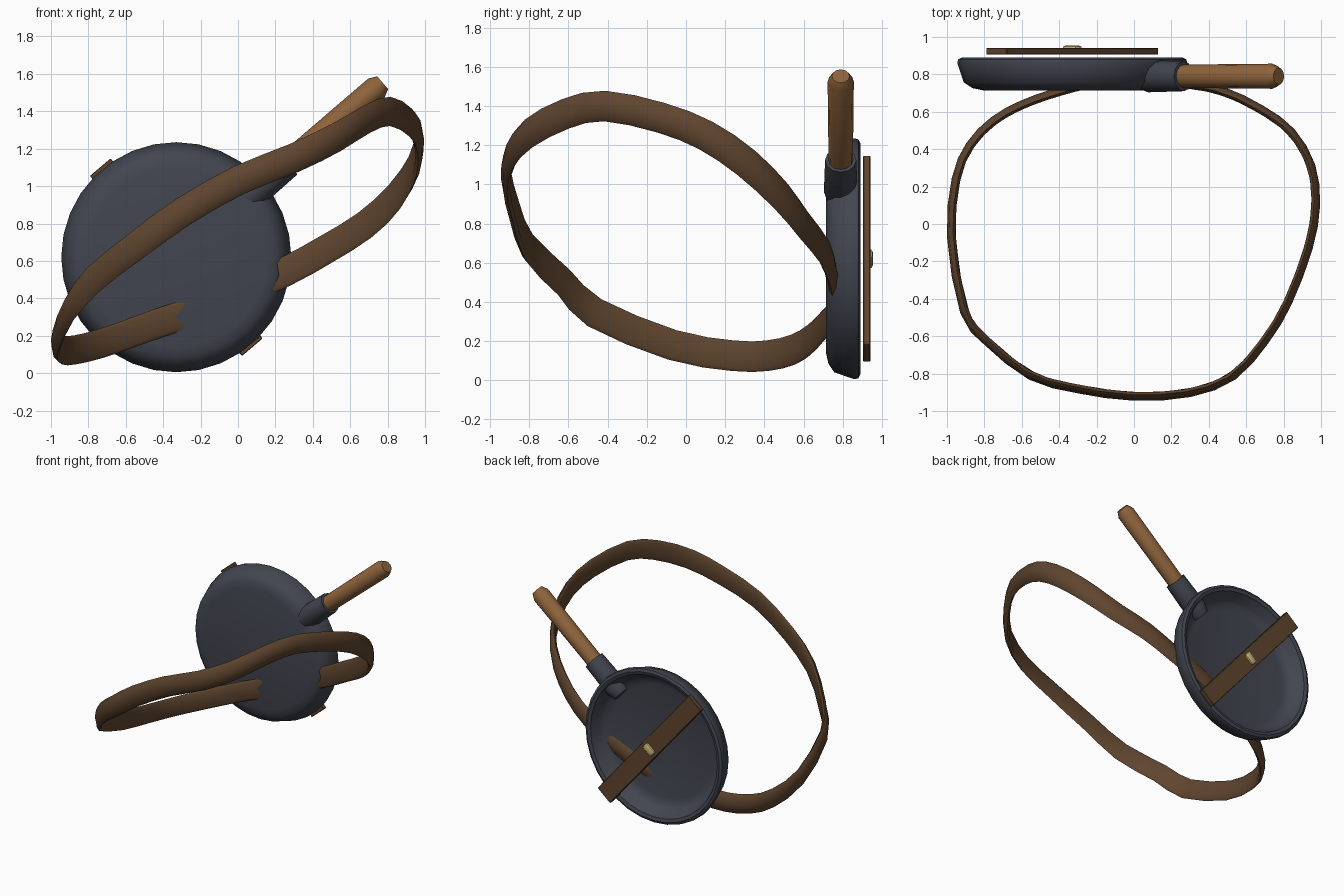
import bpy, bmesh, math
from mathutils import Vector, Matrix

if "Cube" in bpy.data.objects:
    bpy.data.objects.remove(bpy.data.objects["Cube"])

PAN = Vector((-0.33, 0, 0.62))
ANG = math.radians(40.2)
ALONG = Vector((math.cos(ANG), 0, math.sin(ANG)))


def mat(name, rgb):
    m = bpy.data.materials.new(name)
    m.diffuse_color = (*rgb, 1)
    m.use_nodes = True
    m.node_tree.nodes["Principled BSDF"].inputs["Base Color"].default_value = m.diffuse_color
    return m


IRON = mat("iron", (0.055, 0.060, 0.080))
WOOD = mat("wood", (0.27, 0.125, 0.045))
LEATHER = mat("leather", (0.115, 0.06, 0.028))
BRASS = mat("brass", (0.6, 0.48, 0.2))


def finish(name, bm, material, angle=40):
    bmesh.ops.recalc_face_normals(bm, faces=bm.faces)
    me = bpy.data.meshes.new(name)
    bm.to_mesh(me)
    bm.free()
    me.materials.append(material)
    ob = bpy.data.objects.new(name, me)
    bpy.context.collection.objects.link(ob)
    bpy.ops.object.select_all(action='DESELECT')
    ob.select_set(True)
    bpy.context.view_layer.objects.active = ob
    bpy.ops.object.shade_smooth_by_angle(angle=math.radians(angle))
    return ob


def lathe(name, profile, axis, origin, sides, material):
    """Revolve (radius, height) points around an axis through origin."""
    bm = bmesh.new()
    vs = [bm.verts.new((r, 0, h)) for r, h in profile]
    es = [bm.edges.new(p) for p in zip(vs, vs[1:])]
    bmesh.ops.spin(bm, geom=vs + es, axis=(0, 0, 1), cent=(0, 0, 0),
                   angle=math.tau, steps=sides, use_merge=True)
    bmesh.ops.remove_doubles(bm, verts=bm.verts, dist=1e-4)
    rot = axis.to_track_quat('Z', 'Y').to_matrix().to_4x4()
    bm.transform(Matrix.Translation(origin) @ rot)
    return finish(name, bm, material)


def block(name, size, centre, bevel, segments, material):
    """Bevelled box turned square to the handle."""
    bm = bmesh.new()
    bmesh.ops.create_cube(bm, size=1)
    bm.transform(Matrix.Diagonal((*size, 1)))
    bmesh.ops.bevel(bm, geom=bm.edges[:], offset=bevel, segments=segments,
                    profile=0.5, affect='EDGES')
    bm.transform(Matrix.Translation(centre) @ Matrix.Rotation(-ANG, 4, 'Y'))
    return finish(name, bm, material)


# Pan bowl, opening toward the back
lathe("pan_bowl",
      [(0, .715), (.48, .715), (.535, .727), (.58, .757), (.615, .86), (.61, .88),
       (.59, .89), (.565, .882), (.53, .81), (.50, .782), (.45, .77), (0, .77)],
      Vector((0, 1, 0)), PAN, 32, IRON)

# Handle socket and wooden grip
axis_origin = PAN + Vector((0, 0.79, 0))
lathe("handle_socket", [(0, .46), (.065, .46), (.086, .53), (.08, .78), (0, .78)],
      ALONG, axis_origin, 12, IRON)
lathe("handle_grip", [(0, .74), (.062, .74), (.067, 1.40), (.045, 1.445), (0, 1.445)],
      ALONG, axis_origin, 12, WOOD)

# Retaining bar across the pan, with its stud
block("cross_bar", (.145, .036, 1.26), PAN + Vector((0, .923, 0)), .004, 1, LEATHER)
block("bar_stud", (.10, .045, .065), PAN + Vector((0, .933, 0)), .018, 2, BRASS)

# Shoulder strap: closed loop swept through these centre points
PATH = [Vector(p) for p in (
    (0, -.92, 1.03), (.30, -.90, 1.15), (.53, -.81, 1.26), (.70, -.62, 1.36),
    (.82, -.42, 1.40), (.93, -.13, 1.34), (.97, .10, 1.25), (.945, .31, 1.11),
    (.84, .49, .94), (.68, .61, .79), (.47, .71, .66), (.25, .75, .54),
    (0, .765, .43), (-.22, .75, .335), (-.42, .70, .27), (-.60, .635, .205),
    (-.75, .55, .155), (-.875, .42, .125), (-.95, .24, .125), (-.975, -.07, .18),
    (-.905, -.47, .345), (-.78, -.63, .50), (-.55, -.81, .68), (-.30, -.88, .86))]
# (across, outward) cross-section: domed outside, hollow inside
SECTION = [(-.078, -.008), (-.06, -.022), (0, -.010), (.06, -.022),
           (.078, -.008), (.055, .014), (0, .025), (-.055, .014)]


def catmull(a, b, c, d, t):
    return 0.5 * (2 * b + (c - a) * t + (2 * a - 5 * b + 4 * c - d) * t * t
                  + (3 * b - a - 3 * c + d) * t ** 3)


n = len(PATH)
points = [catmull(*(PATH[(i + k) % n] for k in (-1, 0, 1, 2)), t)
          for i in range(n) for t in (0, .5)]
bm = bmesh.new()
rings = []
for i, p in enumerate(points):
    tangent = (points[(i + 1) % len(points)] - points[i - 1]).normalized()
    outward = tangent.cross(Vector((0, 0, 1))).normalized()
    across = outward.cross(tangent)
    rings.append([bm.verts.new(p + across * w + outward * o) for w, o in SECTION])
for i, ring in enumerate(rings):
    prev = rings[i - 1]
    for j in range(len(SECTION)):
        bm.faces.new((prev[j - 1], prev[j], ring[j], ring[j - 1]))
finish("shoulder_strap", bm, LEATHER, 60)
